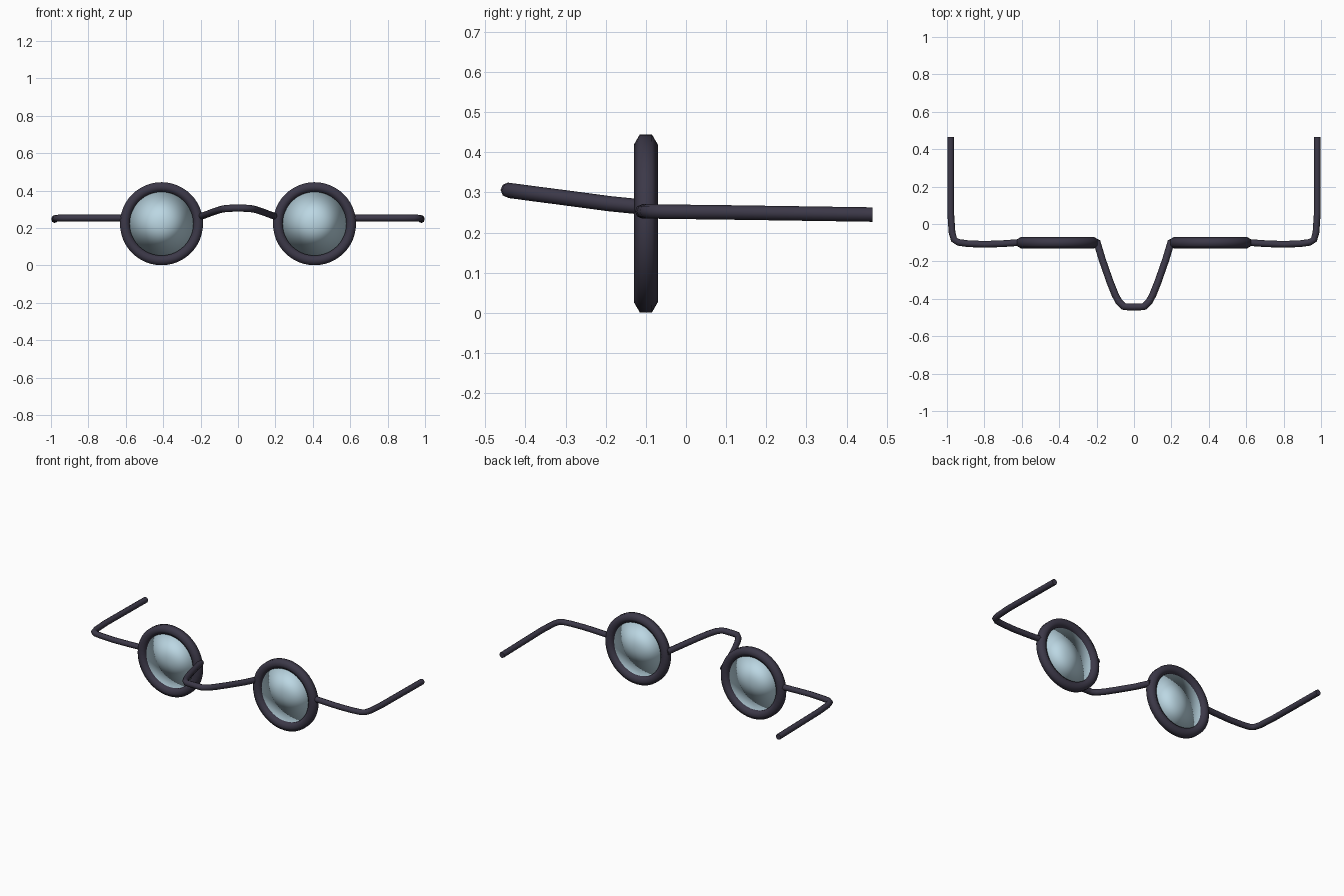
import bpy, bmesh
from math import cos, sin, tau, radians
from mathutils import Vector

old = bpy.data.objects.get("Cube")
if old:
    bpy.data.objects.remove(old, do_unlink=True)


def material(name, rgb):
    m = bpy.data.materials.new(name)
    m.use_nodes = True
    m.diffuse_color = (*rgb, 1)
    m.node_tree.nodes["Principled BSDF"].inputs["Base Color"].default_value = (*rgb, 1)
    return m


FRAME = material("dark plum frame", (0.045, 0.04, 0.065))
GLASS = material("pale blue glass", (0.5, 0.68, 0.77))
RIM_Y, RIM_Z, RIM_X = -0.1, 0.223, 0.409


def finish(name, bm, mat, angle):
    bmesh.ops.recalc_face_normals(bm, faces=bm.faces)
    mesh = bpy.data.meshes.new(name)
    bm.to_mesh(mesh)
    bm.free()
    mesh.materials.append(mat)
    ob = bpy.data.objects.new(name, mesh)
    bpy.context.collection.objects.link(ob)
    bpy.ops.object.select_all(action='DESELECT')
    bpy.context.view_layer.objects.active = ob
    ob.select_set(True)
    bpy.ops.object.shade_smooth_by_angle(angle=radians(angle))
    return ob


def skin(bm, rings, closed):
    """Join successive rings of vertices with quads; cap the ends if open."""
    n = len(rings[0])
    pairs = list(zip(rings, rings[1:])) + ([(rings[-1], rings[0])] if closed else [])
    for a, b in pairs:
        for i in range(n):
            j = (i + 1) % n
            bm.faces.new((a[i], a[j], b[j], b[i]))
    if not closed:
        bm.faces.new(rings[0])
        bm.faces.new(rings[-1])


def wire(name, points, radius, sides=8):
    """Sweep a round bar along a path, keeping its section upright."""
    pts = [Vector(p) for p in points]
    bm = bmesh.new()
    rings = []
    for i, p in enumerate(pts):
        t = (pts[min(i + 1, len(pts) - 1)] - pts[max(i - 1, 0)]).normalized()
        side = t.cross(Vector((0, 0, 1))).normalized()
        up = side.cross(t)
        rings.append([bm.verts.new(p + radius * (cos(tau * k / sides) * side + sin(tau * k / sides) * up))
                      for k in range(sides)])
    skin(bm, rings, False)
    return finish(name, bm, FRAME, 65)


def rim(name, x, steps=48):
    """Ring with a six-sided section."""
    bm = bmesh.new()
    rings = []
    for s in range(steps):
        a = tau * s / steps
        ring = []
        for k in range(6):
            r = 0.196 + 0.03 * sin(tau * k / 6)
            ring.append(bm.verts.new((x + r * cos(a), RIM_Y + 0.03 * cos(tau * k / 6), RIM_Z + r * sin(a))))
        rings.append(ring)
    skin(bm, rings, True)
    return finish(name, bm, FRAME, 70)


def lens(name, x, steps=48):
    """Shallow double-sided dome, softly shaded across its edge."""
    bm = bmesh.new()
    edge = [bm.verts.new((x + 0.18 * cos(tau * s / steps), RIM_Y, RIM_Z + 0.18 * sin(tau * s / steps)))
            for s in range(steps)]
    for y in (-0.016, 0.016):
        mid = bm.verts.new((x, RIM_Y + y, RIM_Z))
        for i in range(steps):
            bm.faces.new((edge[i], edge[(i + 1) % steps], mid))
    return finish(name, bm, GLASS, 180)


# Rims, lenses and side arms, mirrored left and right
ARM = [(0.6, -0.098, 0.253), (0.7, -0.105, 0.253), (0.8, -0.109, 0.253), (0.89, -0.105, 0.253),
       (0.94, -0.098, 0.253), (0.962, -0.084, 0.253), (0.973, -0.045, 0.252), (0.98, 0.06, 0.251),
       (0.98, 0.465, 0.245)]
for label, s in (("left", 1), ("right", -1)):
    rim(label + "_rim", s * RIM_X)
    lens(label + "_lens", s * RIM_X)
    wire(label + "_arm", [(s * x, y, z) for x, y, z in ARM], 0.018)

# Nose bridge, arching forward between the rims
HALF = [(0.2, -0.09, 0.262), (0.17, -0.19, 0.272), (0.128, -0.31, 0.288), (0.1, -0.38, 0.297),
        (0.08, -0.417, 0.302), (0.055, -0.441, 0.305), (0.03, -0.443, 0.306)]
wire("nose_bridge", [(-x, y, z) for x, y, z in HALF] + HALF[::-1], 0.019)
